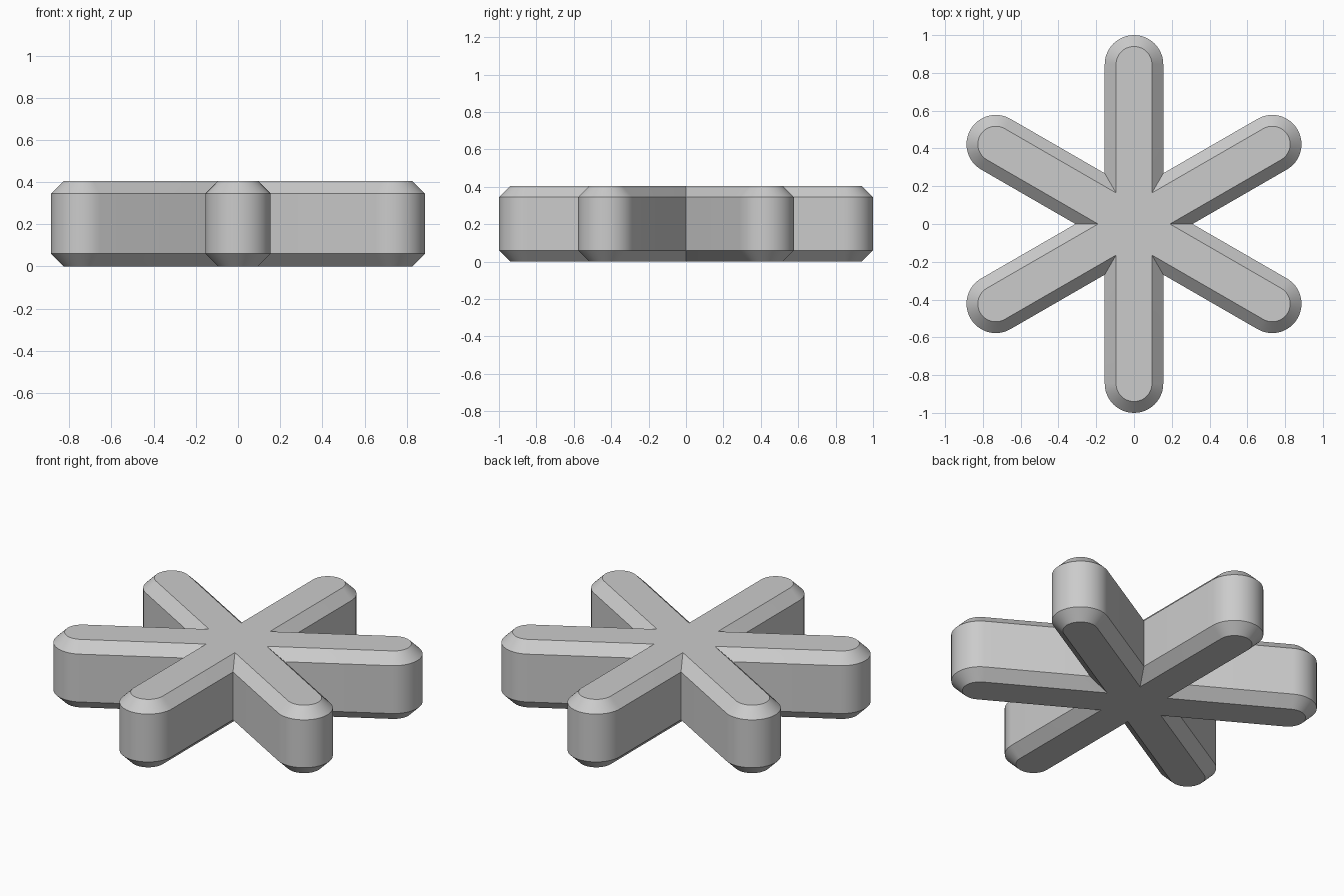
import bpy, bmesh
from math import sin, cos, pi, radians

old = bpy.data.objects.get("Cube")
if old:
    bpy.data.objects.remove(old, do_unlink=True)

ARMS = 6
CAP_CENTRE = 0.845     # distance from the middle to each rounded arm end
HALF_WIDTH = 0.155
BEVEL = 0.06
HEIGHT = 0.405
CAP_STEPS = 24


def outline(half):
    """Star outline: a rounded end for each arm, then the notch after it."""
    points = []
    for arm in range(ARMS):
        a = pi / 2 + arm * 2 * pi / ARMS
        for i in range(CAP_STEPS + 1):
            t = a - pi / 2 + pi * i / CAP_STEPS
            points.append((CAP_CENTRE * cos(a) + half * cos(t),
                           CAP_CENTRE * sin(a) + half * sin(t)))
        notch = a + pi / ARMS
        reach = half / sin(pi / ARMS)
        points.append((reach * cos(notch), reach * sin(notch)))
    return points


# Stacked outlines: bottom bevel, straight wall, top bevel
inner = HALF_WIDTH - BEVEL
levels = [(0, inner), (BEVEL, HALF_WIDTH),
          (HEIGHT - BEVEL, HALF_WIDTH), (HEIGHT, inner)]
bm = bmesh.new()
rings = [[bm.verts.new((x, y, z)) for x, y in outline(half)]
         for z, half in levels]
for low, high in zip(rings, rings[1:]):
    n = len(low)
    for i in range(n):
        j = (i + 1) % n
        bm.faces.new((low[i], low[j], high[j], high[i]))

# Flat caps, split into one strip per arm and a central hexagon
step = CAP_STEPS + 2
for ring, top in ((rings[0], False), (rings[-1], True)):
    caps = [[ring[arm * step - 1]] + ring[arm * step:(arm + 1) * step]
            for arm in range(ARMS)]
    caps.append([ring[(arm + 1) * step - 1] for arm in range(ARMS)])
    for loop in caps:
        bm.faces.new(loop if top else loop[::-1])
bmesh.ops.recalc_face_normals(bm, faces=bm.faces[:])

mesh = bpy.data.meshes.new("six_armed_star")
bm.to_mesh(mesh)
bm.free()
star = bpy.data.objects.new("six_armed_star", mesh)
bpy.context.collection.objects.link(star)

# Plain grey all over
grey = bpy.data.materials.new("plain_grey")
grey.use_nodes = True
colour = (0.6, 0.6, 0.6, 1)
grey.diffuse_color = colour
grey.node_tree.nodes["Principled BSDF"].inputs["Base Color"].default_value = colour
mesh.materials.append(grey)

# Smooth rounded ends with crisp bevel edges
bpy.ops.object.select_all(action='DESELECT')
star.select_set(True)
bpy.context.view_layer.objects.active = star
bpy.ops.object.shade_smooth_by_angle(angle=radians(30))
